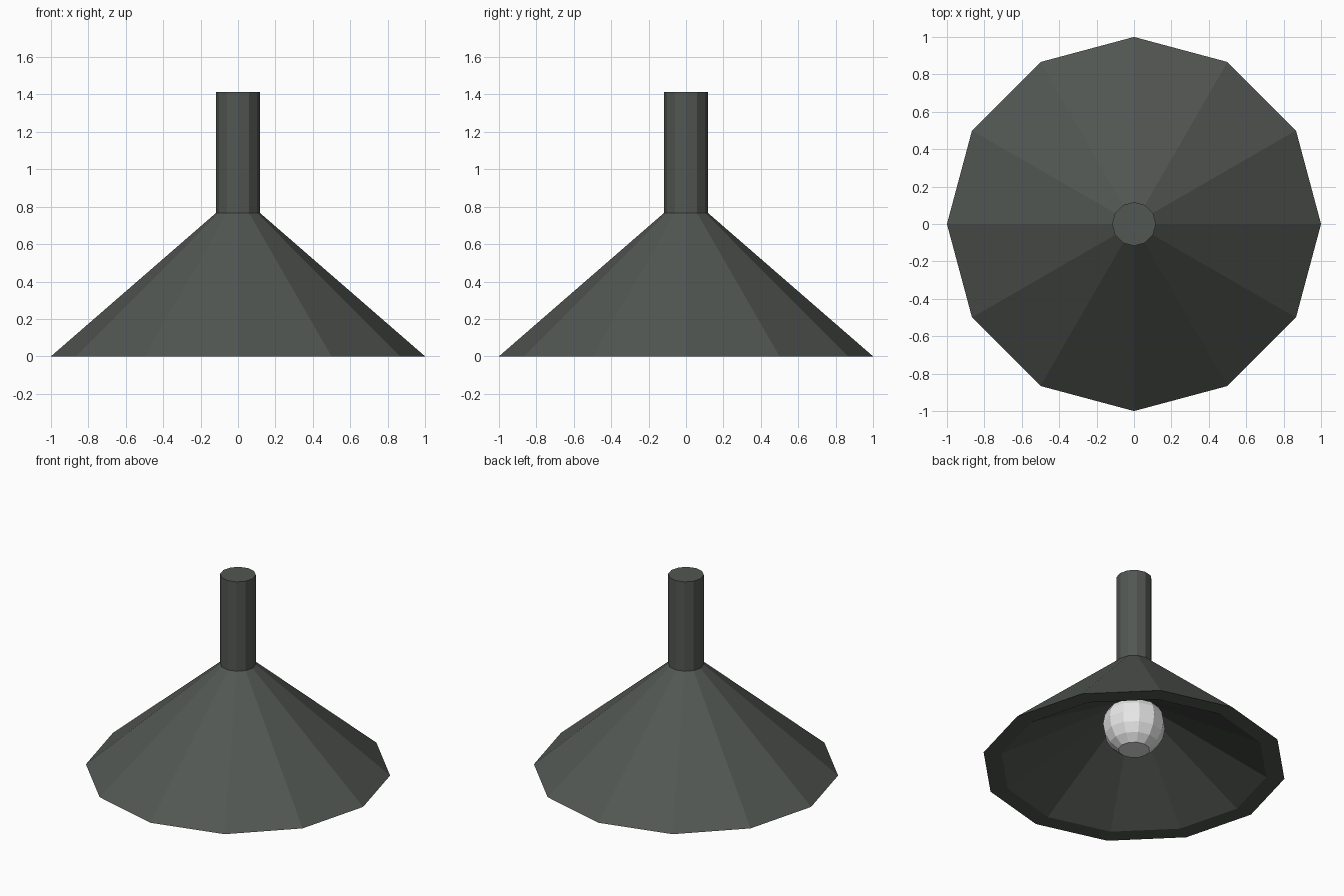
import bpy
import bmesh
from math import sin, cos, radians, tau

SIDES = 12

cube = bpy.data.objects.get("Cube")
if cube:
    bpy.data.objects.remove(cube, do_unlink=True)


def make_material(name, color):
    mat = bpy.data.materials.new(name)
    mat.use_nodes = True
    mat.diffuse_color = color
    mat.node_tree.nodes["Principled BSDF"].inputs["Base Color"].default_value = color
    return mat


def lathe(name, profile, mat):
    """Turn (radius, z) points round the z axis into a flat-shaded solid."""
    bm = bmesh.new()
    rings = [[bm.verts.new((r * cos(tau * i / SIDES), r * sin(tau * i / SIDES), z))
              for i in range(SIDES)] for r, z in profile]
    bm.faces.new(rings[0])
    bm.faces.new(rings[-1])
    for low, high in zip(rings, rings[1:]):
        for i in range(SIDES):
            j = (i + 1) % SIDES
            bm.faces.new((low[i], low[j], high[j], high[i]))
    bmesh.ops.recalc_face_normals(bm, faces=bm.faces)
    mesh = bpy.data.meshes.new(name)
    bm.to_mesh(mesh)
    bm.free()
    mesh.materials.append(mat)
    obj = bpy.data.objects.new(name, mesh)
    bpy.context.collection.objects.link(obj)


dark_metal = make_material("dark grey metal", (0.085, 0.095, 0.085, 1))
white_glass = make_material("white glass", (0.8, 0.8, 0.8, 1))

# Conical shade: shallow hollow below, flat rim, steeper outside
lathe("shade", [(0.04, 0.48), (0.88, 0), (1, 0), (0.117, 0.767)], dark_metal)

# Stem
lathe("stem", [(0.117, 0.767), (0.117, 1.413)], dark_metal)

# Round bulb with a flat bottom, its top set into the hollow
BULB_RADIUS, BULB_Z = 0.206, 0.297
lathe("bulb", [(BULB_RADIUS * sin(radians(a)), BULB_Z - BULB_RADIUS * cos(radians(a)))
               for a in range(30, 151, 20)], white_glass)
